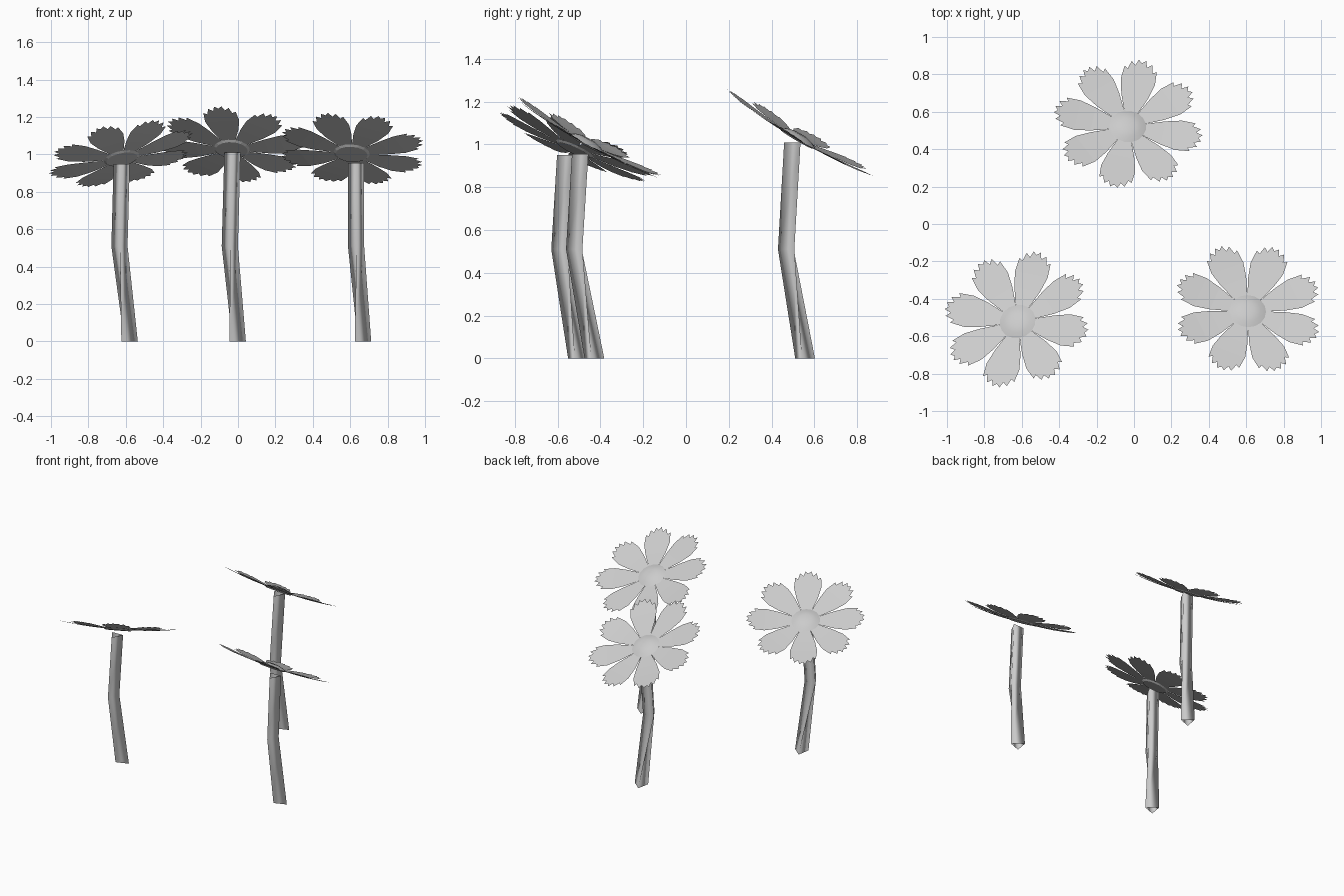
import bpy, bmesh, math
from mathutils import Vector, Matrix

if "Cube" in bpy.data.objects:
    bpy.data.objects.remove(bpy.data.objects["Cube"])

# Petal: side rows (radius, half width), then half of the toothed end
ROWS = [(.04, .014), (.10, .041), (.19, .073), (.275, .093)]
TEETH = [(.352, .088), (.340, .068), (.386, .056), (.366, .032), (.402, .020), (.384, 0)]


def finish(name, bm):
    me = bpy.data.meshes.new(name)
    bm.to_mesh(me)
    bm.free()
    ob = bpy.data.objects.new(name, me)
    bpy.context.collection.objects.link(ob)
    return ob


def stem(name, path):
    # three-sided bent stalk with a slight twist, open ends, smooth sides
    bm = bmesh.new()
    rings = []
    for (x, y, z), r, turn in zip(path, (.054, .05, .05), (230, 272, 272)):
        angles = [math.radians(turn + 120 * i) for i in range(3)]
        rings.append([bm.verts.new((x + r * math.cos(a), y + r * math.sin(a), z))
                      for a in angles])
    for lo, hi in zip(rings, rings[1:]):
        for i in range(3):
            j = (i + 1) % 3
            bm.faces.new((lo[i], lo[j], hi[j], hi[i])).smooth = True
    finish(name, bm)


def petals(name, matrix):
    # eight slightly cupped petals around the centre
    bm = bmesh.new()

    def point(r, w, rot):
        return bm.verts.new(rot @ Vector((r, w, .03 * (r / .4) ** 2)))

    for k in range(8):
        rot = Matrix.Rotation(k * math.pi / 4, 4, 'Z')
        pairs = [(point(r, -w, rot), point(r, w, rot)) for r, w in ROWS]
        for (a, b), (c, d) in zip(pairs, pairs[1:]):
            bm.faces.new((a, c, d, b))
        right = [point(r, -w, rot) for r, w in TEETH]
        left = [point(r, w, rot) for r, w in TEETH[-2::-1]]
        bm.faces.new([pairs[-1][0]] + right + left + [pairs[-1][1]])
    finish(name, bm).matrix_world = matrix


def centre(name, matrix):
    # low smooth dome with a flat underside
    bm = bmesh.new()
    rings = [[bm.verts.new((r * math.cos(k * math.pi / 8), r * math.sin(k * math.pi / 8), z))
              for k in range(16)]
             for r, z in ((.085, -.006), (.098, .002), (.07, .015), (.036, .024))]
    for n, (lo, hi) in enumerate(zip(rings, rings[1:])):
        for i in range(16):
            j = (i + 1) % 16
            bm.faces.new((lo[i], lo[j], hi[j], hi[i])).smooth = n > 0
    bm.faces.new(rings[0][::-1])
    bm.faces.new(rings[-1]).smooth = True
    finish(name, bm).matrix_world = matrix


# name, stem base, stem bend, stem top, head position, slope in x and y, spin
FLOWERS = [
    ("back", (-.011, .552, 0), (-.043, .48, .51), (-.029, .509, 1.01),
     (-.033, .521, 1.028), (-.07, -.58), -12),
    ("left", (-.589, -.51, 0), (-.633, -.58, .51), (-.621, -.553, .95),
     (-.622, -.522, .978), (.21, -.45), -14),
    ("right", (.659, -.433, 0), (.632, -.511, .51), (.632, -.483, .955),
     (.608, -.467, 1.005), (-.07, -.55), 22.5),
]
for name, base, bend, top, head, (sx, sy), spin in FLOWERS:
    stem(name + "_stem", (base, bend, top))
    tilt = Vector((0, 0, 1)).rotation_difference(Vector((-sx, -sy, 1)))
    m = (Matrix.Translation(head) @ tilt.to_matrix().to_4x4()
         @ Matrix.Rotation(math.radians(spin), 4, 'Z'))
    petals(name + "_petals", m)
    centre(name + "_centre", m)
